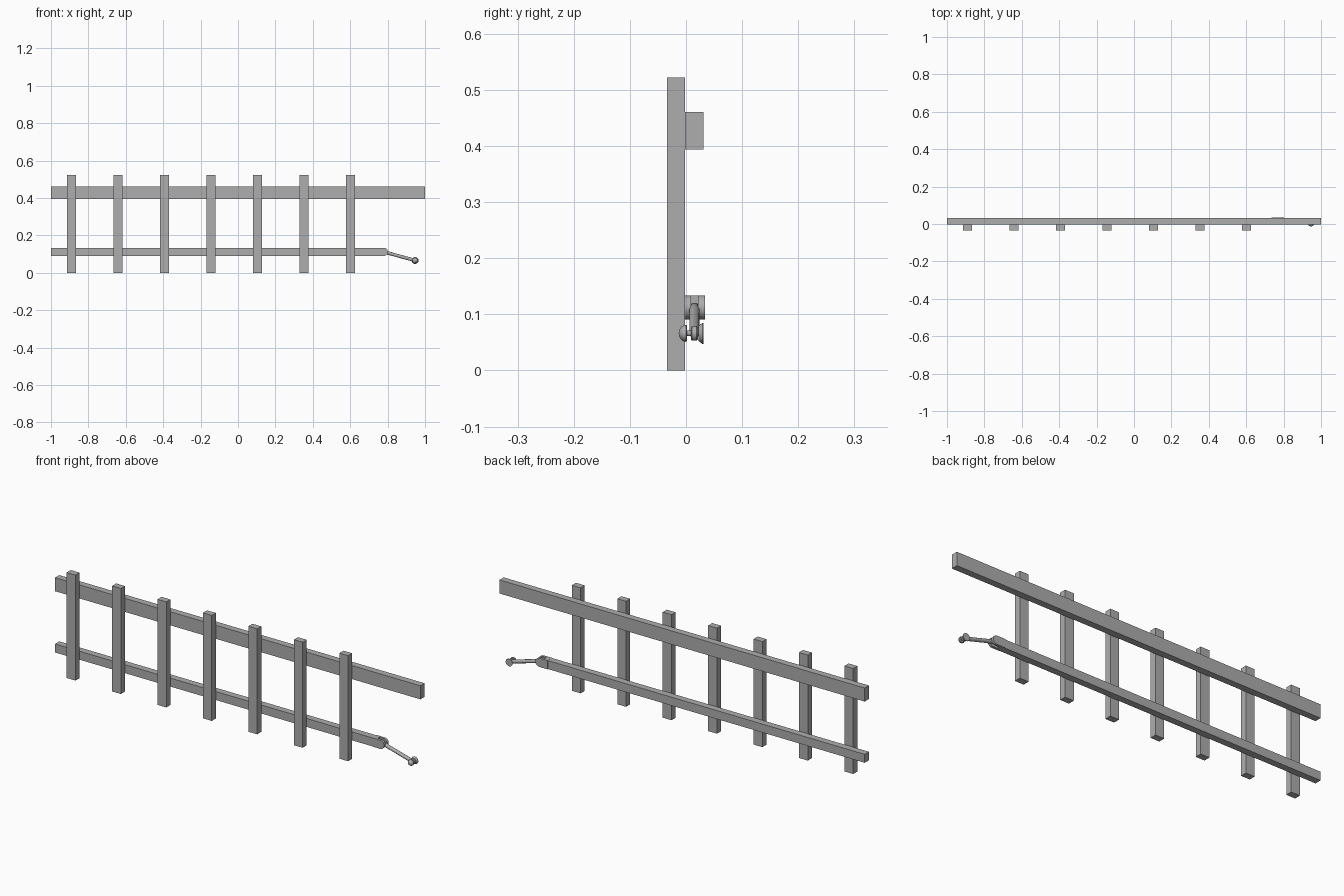
import bpy, bmesh, math
from mathutils import Vector, Matrix

if "Cube" in bpy.data.objects:
    bpy.data.objects.remove(bpy.data.objects["Cube"])

GREY = bpy.data.materials.new("dark_grey")
GREY.diffuse_color = (0.42, 0.42, 0.42, 1)
GREY.use_nodes = True
GREY.node_tree.nodes["Principled BSDF"].inputs["Base Color"].default_value = GREY.diffuse_color


def finish(name, bm, smooth=False):
    bmesh.ops.recalc_face_normals(bm, faces=bm.faces[:])
    me = bpy.data.meshes.new(name)
    bm.to_mesh(me)
    bm.free()
    me.materials.append(GREY)
    ob = bpy.data.objects.new(name, me)
    bpy.context.collection.objects.link(ob)
    if smooth:
        bpy.context.view_layer.objects.active = ob
        ob.select_set(True)
        bpy.ops.object.shade_smooth_by_angle(angle=math.radians(35))
        ob.select_set(False)
    return ob


def box(name, x0, x1, y0, y1, z0, z1):
    bm = bmesh.new()
    size = Matrix.Diagonal((x1 - x0, y1 - y0, z1 - z0, 1))
    mid = Matrix.Translation(((x0 + x1) / 2, (y0 + y1) / 2, (z0 + z1) / 2))
    bmesh.ops.create_cube(bm, size=1, matrix=mid @ size)
    return finish(name, bm)


def lathe(name, origin, axis, profile, sides=20):
    """Spin (distance along axis, radius) points about an axis."""
    bm = bmesh.new()
    turn = Vector(axis).to_track_quat('Z', 'Y').to_matrix().to_4x4()
    place = Matrix.Translation(origin) @ turn
    rings = [[bm.verts.new(place @ Vector((r * math.cos(a), r * math.sin(a), d)))
              for a in (math.tau * i / sides for i in range(sides))]
             for d, r in profile]
    for lo, hi in zip(rings, rings[1:]):
        for i in range(sides):
            j = (i + 1) % sides
            bm.faces.new((lo[i], lo[j], hi[j], hi[i]))
    bm.faces.new(rings[0])
    bm.faces.new(rings[-1])
    return finish(name, bm, True)


def cheek(name, x0, xc, zc, r, y0, y1):
    """Plate with a half-round end."""
    bm = bmesh.new()
    pts = [(x0, zc - r)]
    for i in range(13):
        a = -math.pi / 2 + math.pi * i / 12
        pts.append((xc + r * math.cos(a), zc + r * math.sin(a)))
    pts.append((x0, zc + r))
    face = bm.faces.new([bm.verts.new((x, y0, z)) for x, z in pts])
    ext = bmesh.ops.extrude_face_region(bm, geom=[face])
    verts = [v for v in ext['geom'] if isinstance(v, bmesh.types.BMVert)]
    bmesh.ops.translate(bm, verts=verts, vec=(0, y1 - y0, 0))
    return finish(name, bm, True)


# upright posts
for i in range(7):
    x = -0.89 + 0.2487 * i
    box(f"post_{i + 1}", x - 0.024, x + 0.024, -0.034, -0.002, 0, 0.522)

# rails
box("top_rail", -1, 1, -0.002, 0.031, 0.394, 0.461)
box("bottom_rail", -1, 0.755, -0.002, 0.031, 0.091, 0.133)

# forked rail end with hinge pin
box("fork_base", 0.735, 0.758, -0.003, 0.0335, 0.0905, 0.1335)
cheek("fork_front", 0.752, 0.78, 0.112, 0.0215, -0.003, 0.009)
cheek("fork_back", 0.752, 0.78, 0.112, 0.0215, 0.0215, 0.0335)
lathe("hinge_pin", (0.782, 0, 0.112), (0, 1, 0), [(0, 0.006), (0.03, 0.006)], 12)

# swinging latch arm
a, b = Vector((0.78, 0.015, 0.112)), Vector((0.947, 0.015, 0.066))
length = (b - a).length
lathe("latch_arm", a, b - a,
      [(-0.006, 0.005), (0, 0.009), (0.03, 0.0095), (0.05, 0.009),
       (length - 0.02, 0.009), (length, 0.009)], 16)
lathe("arm_eye", (0.947, 0.009, 0.066), (0, 1, 0),
      [(0, 0.011), (0.002, 0.013), (0.010, 0.013), (0.012, 0.011)])

# handle across the arm end: domed knob, pin and flared foot
lathe("handle_pin", (0.947, 0, 0.066), (0, 1, 0), [(0, 0.005), (0.026, 0.005)], 12)
dome = [(0.013 * (1 - math.cos(t)), max(0.015 * math.sin(t), 0.0005))
        for t in (math.pi / 2 * k / 6 for k in range(7))]
lathe("handle_knob", (0.947, -0.013, 0.066), (0, 1, 0), dome + [(0.015, 0.013)])
lathe("handle_foot", (0.947, 0.022, 0.066), (0, 1, 0),
      [(0, 0.013), (0.003, 0.0155), (0.007, 0.0185), (0.009, 0.0185)])
